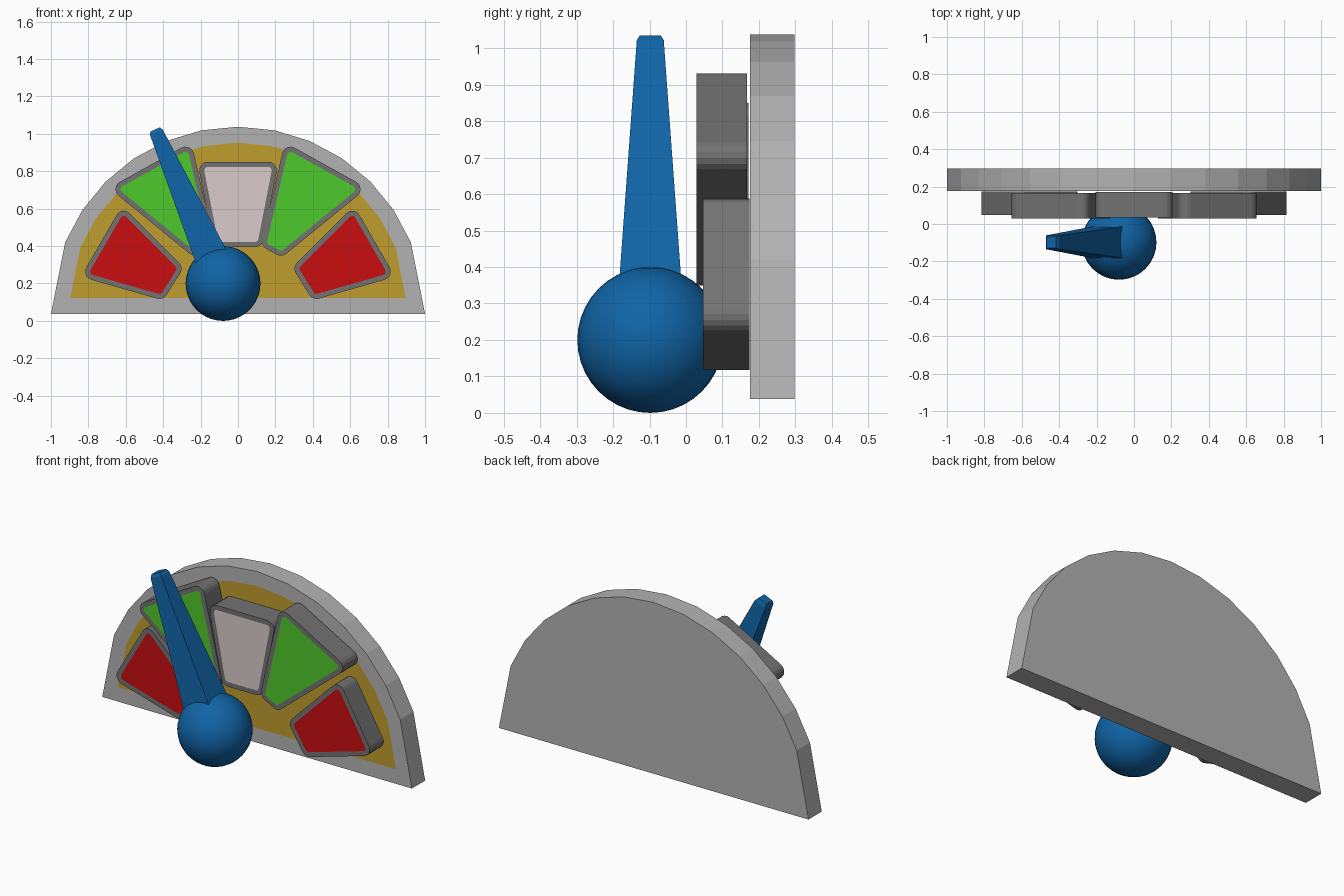
import bpy, bmesh, math
from mathutils import Vector

if "Cube" in bpy.data.objects:
    bpy.data.objects.remove(bpy.data.objects["Cube"])


def material(name, r, g, b):
    m = bpy.data.materials.new(name)
    m.diffuse_color = (r, g, b, 1)
    m.use_nodes = True
    m.node_tree.nodes["Principled BSDF"].inputs["Base Color"].default_value = m.diffuse_color
    return m


BLUE = material("blue", 0.005, 0.127, 0.38)
GOLD = material("gold", 0.53, 0.34, 0.026)
RED = material("red", 0.58, 0.004, 0.005)
GREEN = material("green", 0.076, 0.58, 0.024)
PALE = material("pale", 0.70, 0.60, 0.60)
LIGHT = material("light_grey", 0.45, 0.45, 0.45)
DARK = material("dark_grey", 0.17, 0.17, 0.17)


def finish(name, bm, mats):
    me = bpy.data.meshes.new(name)
    bm.to_mesh(me)
    bm.free()
    for m in mats:
        me.materials.append(m)
    ob = bpy.data.objects.new(name, me)
    bpy.context.collection.objects.link(ob)
    return ob


def panel(name, pts, y0, y1, inset, mats):
    """Prism of an x-z outline (counter-clockwise from the front) with an inset coloured front."""
    bm = bmesh.new()
    front = [bm.verts.new((x, y0, z)) for x, z in pts]
    back = [bm.verts.new((x, y1, z)) for x, z in pts]
    face = bm.faces.new(front)
    bm.faces.new(back[::-1])
    n = len(pts)
    for i in range(n):
        j = (i + 1) % n
        bm.faces.new((front[j], front[i], back[i], back[j]))
    bmesh.ops.recalc_face_normals(bm, faces=bm.faces[:])
    bmesh.ops.inset_region(bm, faces=[face], thickness=inset, use_even_offset=True)
    face.material_index = 1
    return finish(name, bm, mats)


def rounded(corners, r=0.045, steps=5):
    """Fillet every corner of a convex outline."""
    out = []
    n = len(corners)
    for i in range(n):
        p = Vector(corners[i])
        a = (Vector(corners[i - 1]) - p).normalized()
        b = (Vector(corners[(i + 1) % n]) - p).normalized()
        half = a.angle(b) / 2
        c = p + (a + b).normalized() * (r / math.sin(half))
        t = r / math.tan(half)
        u, v = (p + a * t) - c, (p + b * t) - c
        total = u.angle(v)
        for k in range(steps + 1):
            f = k / steps
            w = (u * math.sin((1 - f) * total) + v * math.sin(f * total)) / math.sin(total)
            out.append(tuple(c + w))
    return out


# Half-round back plate: the steps next to the base are merged
angles = [math.radians(11.25 * k) for k in range(17) if k not in (1, 15)]
panel("back_plate", [(math.cos(a), 0.038 + math.sin(a)) for a in angles],
      0.176, 0.298, 0.085, [LIGHT, GOLD])

# Five framed buttons in a fan
white = [(0.217, 0.85), (-0.217, 0.85), (-0.128, 0.395), (0.128, 0.395)]
green = [(0.25, 0.955), (0.122, 0.40), (0.235, 0.34), (0.69, 0.711)]
red = [(0.62, 0.617), (0.29, 0.285), (0.40, 0.11), (0.84, 0.236)]
panel("middle_button", rounded(white), 0.035, 0.172, 0.027, [DARK, PALE])
for label, outline, y0, y1, m in (("upper_button", green, 0.029, 0.167, GREEN),
                                  ("lower_button", red, 0.047, 0.174, RED)):
    panel(label + "_right", rounded(outline), y0, y1, 0.027, [DARK, m])
    flipped = [(-x, z) for x, z in reversed(outline)]
    panel(label + "_left", rounded(flipped), y0, y1, 0.027, [DARK, m])

# Ball hub of the pointer
HUB = Vector((-0.08, -0.098, 0.2))
bm = bmesh.new()
bmesh.ops.create_uvsphere(bm, u_segments=32, v_segments=20, radius=0.2)
for f in bm.faces:
    f.smooth = True
finish("pointer_hub", bm, [BLUE]).location = HUB

# Tapered square needle with a bevelled tip, leaning left
bm = bmesh.new()
rings = [[bm.verts.new((sx * hx, sy * hy, t))
          for sx, sy in ((-1, -1), (1, -1), (1, 1), (-1, 1))]
         for t, hx, hy in ((0, 0.1, 0.094), (0.882, 0.037, 0.037), (0.9, 0.028, 0.029))]
bm.faces.new(rings[0][::-1])
bm.faces.new(rings[-1])
for lo, hi in zip(rings, rings[1:]):
    for i in range(4):
        j = (i + 1) % 4
        bm.faces.new((lo[i], lo[j], hi[j], hi[i]))
needle = finish("pointer_needle", bm, [BLUE])
needle.location = HUB
needle.rotation_euler = (0, math.radians(-23.8), 0)
